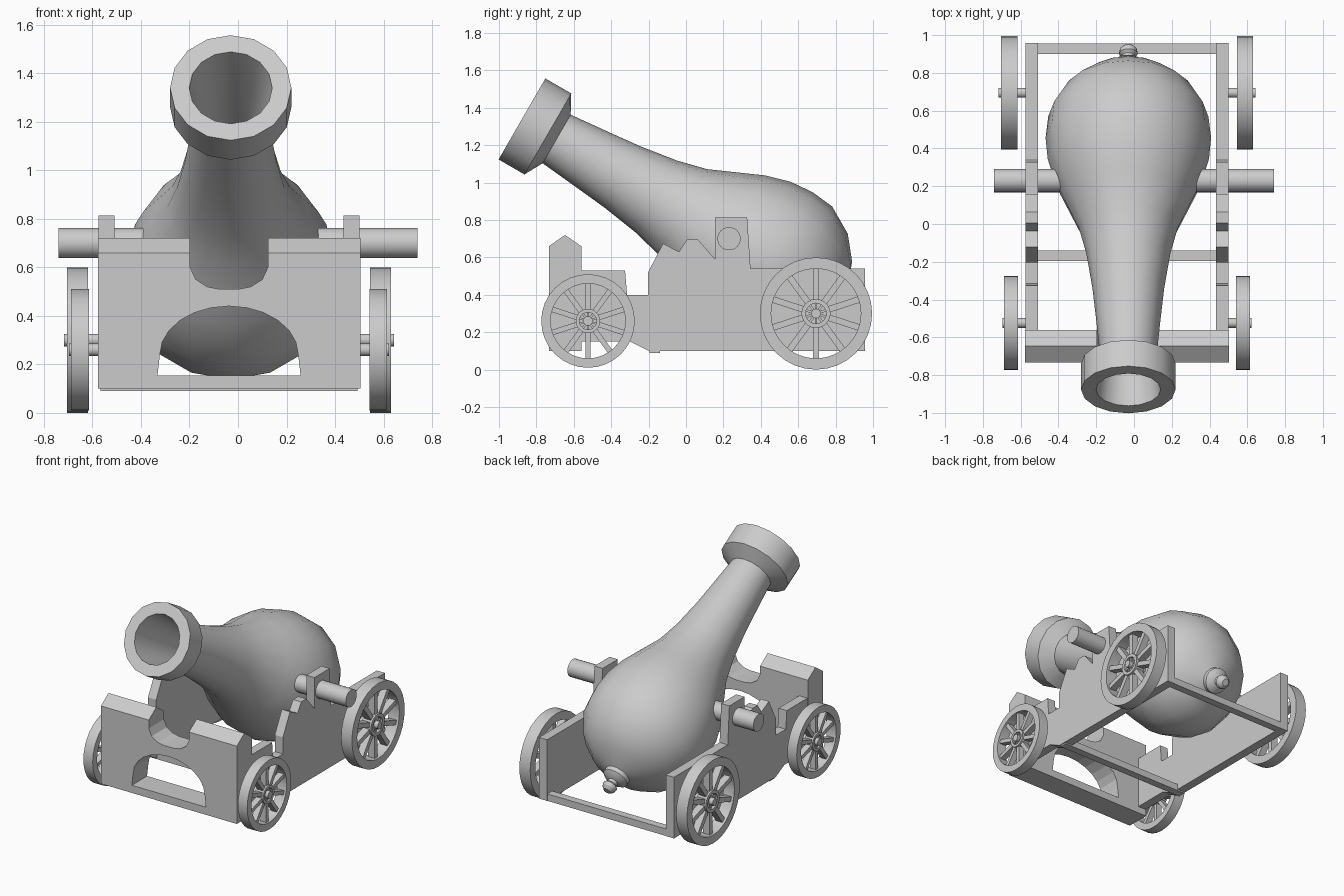
import bpy, bmesh, math
from mathutils import Matrix, Vector

if "Cube" in bpy.data.objects:
    bpy.data.objects.remove(bpy.data.objects["Cube"])

CX = -0.037          # carriage centre line


def finish(name, bm, smooth=True):
    bmesh.ops.recalc_face_normals(bm, faces=bm.faces)
    me = bpy.data.meshes.new(name)
    bm.to_mesh(me)
    bm.free()
    ob = bpy.data.objects.new(name, me)
    bpy.context.collection.objects.link(ob)
    if smooth:
        me.shade_smooth()
        me.set_sharp_from_angle(angle=math.radians(32))
    return ob


def lathe(bm, profile, n, mat, closed=False):
    """Spin (radius, height) points round local z; radius 0 makes a pole."""
    rings = []
    for r, h in profile:
        count = 1 if r == 0 else n
        rings.append([bm.verts.new(mat @ Vector((r * math.cos(2 * math.pi * i / n),
                                                 r * math.sin(2 * math.pi * i / n), h)))
                      for i in range(count)])
    pairs = list(zip(rings, rings[1:]))
    if closed:
        pairs.append((rings[-1], rings[0]))
    for a, b in pairs:
        for i in range(n):
            j = (i + 1) % n
            if len(a) == 1:
                bm.faces.new((a[0], b[i], b[j]))
            elif len(b) == 1:
                bm.faces.new((a[i], a[j], b[0]))
            else:
                bm.faces.new((a[i], a[j], b[j], b[i]))


def prism(name, pts, place, a, b):
    """Extrude a 2D outline from a to b; place maps (u, v, depth) to xyz."""
    bm = bmesh.new()
    lo = [bm.verts.new(place(u, v, a)) for u, v in pts]
    hi = [bm.verts.new(place(u, v, b)) for u, v in pts]
    bm.faces.new(lo)
    bm.faces.new(hi)
    for i in range(len(pts)):
        j = (i + 1) % len(pts)
        bm.faces.new((lo[i], lo[j], hi[j], hi[i]))
    return finish(name, bm, False)


def box(bm, size, mat):
    bmesh.ops.create_cube(bm, size=1, matrix=mat @ Matrix.Diagonal((*size, 1)))


def rod(name, x0, x1, y, z, r, n=16):
    bm = bmesh.new()
    mat = Matrix.Translation((x0, y, z)) @ Matrix.Rotation(math.pi / 2, 4, 'Y')
    lathe(bm, [(0, 0), (r, 0), (r, x1 - x0), (0, x1 - x0)], n, mat)
    return finish(name, bm)


# Barrel: bore, muzzle ring, neck, bulb and rear knob in one profile
bm = bmesh.new()
barrel = [(0, 0.75), (0.11, 0.75), (0.125, 0.35), (0.171, 0), (0.25, 0), (0.25, 0.16),
          (0.15, 0.214), (0.172, 0.444), (0.19, 0.62), (0.222, 0.83), (0.262, 0.99),
          (0.334, 1.153), (0.39, 1.28), (0.427, 1.41), (0.438, 1.54), (0.424, 1.67),
          (0.34, 1.815), (0.222, 1.91), (0.10, 1.955), (0.09, 1.96), (0.09, 1.99),
          (0.065, 2.01), (0.035, 2.02), (0.035, 2.04), (0.05, 2.055), (0.045, 2.08),
          (0.025, 2.1), (0, 2.1)]
lathe(bm, barrel, 16, Matrix.Translation((-0.03, -0.877, 1.34))
      @ Matrix.Rotation(math.radians(-120), 4, 'X'))
finish("barrel", bm)

# Trunnion through the barrel
rod("trunnion", -0.74, 0.74, 0.23, 0.70, 0.062, 24)

# Carriage cheeks (outline in y, z)
cheek = [(0.957, 0.10), (0.957, 0.54), (0.345, 0.54), (0.327, 0.813), (0.155, 0.813),
         (0.155, 0.59), (0.064, 0.695), (0.005, 0.695), (-0.037, 0.63), (-0.123, 0.674),
         (-0.203, 0.52), (-0.203, 0.40), (-0.315, 0.40), (-0.326, 0.53), (-0.57, 0.53),
         (-0.57, 0.15), (-0.30, 0.15), (-0.20, 0.10)]
# Half of the front board (outline in x, z): top notch and bottom arch
arch = [(0.285 * math.sin(math.radians(k * 15)), 0.24 + 0.2 * math.cos(math.radians(k * 15)))
        for k in range(7)]
board = [(0, 0.10), (0.541, 0.10), (0.541, 0.66), (0.16, 0.66), (0.16, 0.60),
         (0.137, 0.55), (0.09, 0.52), (0.04, 0.51), (0, 0.51)] + arch + [(0.295, 0.155), (0, 0.155)]
roof = [(-0.733, 0.66), (-0.647, 0.72), (-0.56, 0.66)]


def wheel(name, s, y, z, x, radius, width):
    """Spoked wheel with rim, hub ring and ten spokes."""
    bm = bmesh.new()
    k = radius / 0.3
    at = Matrix.Translation((x, y, z))
    turn = at @ Matrix.Rotation(math.pi / 2, 4, 'Y')
    w = width / 2
    lathe(bm, [(0.24 * k, -w), (radius, -w), (radius, w), (0.24 * k, w)], 32, turn, True)
    lathe(bm, [(0.055 * k, -w * 0.9), (0.078 * k, -w * 0.9), (0.078 * k, w * 0.9),
               (0.055 * k, w * 0.9)], 20, turn, True)
    for i in range(10):
        rot = at @ Matrix.Rotation(math.radians(36 * i), 4, 'X')
        box(bm, (width * 0.6, 0.034 * k, 0.18 * k), rot @ Matrix.Translation((0, 0, 0.155 * k)))
        box(bm, (width * 0.6, 0.013 * k, 0.05 * k), rot @ Matrix.Translation((0, 0, 0.04 * k)))
    return finish(name, bm)


for s, side in ((-1, "left"), (1, "right")):
    prism(side + "_cheek", cheek, lambda u, v, d: (CX + s * d, u, v), 0.472, 0.537)
    prism(side + "_front_board", board, lambda u, v, d: (CX + s * u, d, v), -0.733, -0.56)
    prism(side + "_board_cap", roof, lambda u, v, d: (CX + s * d, u, v), 0.16, 0.541)
    wheel(side + "_rear_wheel", s, 0.695, 0.30, CX + s * 0.624, 0.30, 0.086)
    wheel(side + "_front_wheel", s, -0.524, 0.26, CX + s * 0.615, 0.25, 0.074)
    # Axle stubs from cheek to hub cap
    for end, y, z, out in (("rear", 0.695, 0.30, 0.68), ("front", -0.524, 0.26, 0.66)):
        a, b = sorted((CX + s * 0.50, CX + s * out))
        rod(f"{side}_{end}_axle", a, b, y, z, 0.026)

# Cross rails at the bottom of the carriage
for name, y0, y1, z0, z1 in (("rear_rail", 0.90, 0.955, 0.10, 0.15),
                             ("middle_rail", -0.195, -0.14, 0.09, 0.14)):
    bm = bmesh.new()
    box(bm, (1.06, y1 - y0, z1 - z0), Matrix.Translation((CX, (y0 + y1) / 2, (z0 + z1) / 2)))
    finish(name, bm, False)
